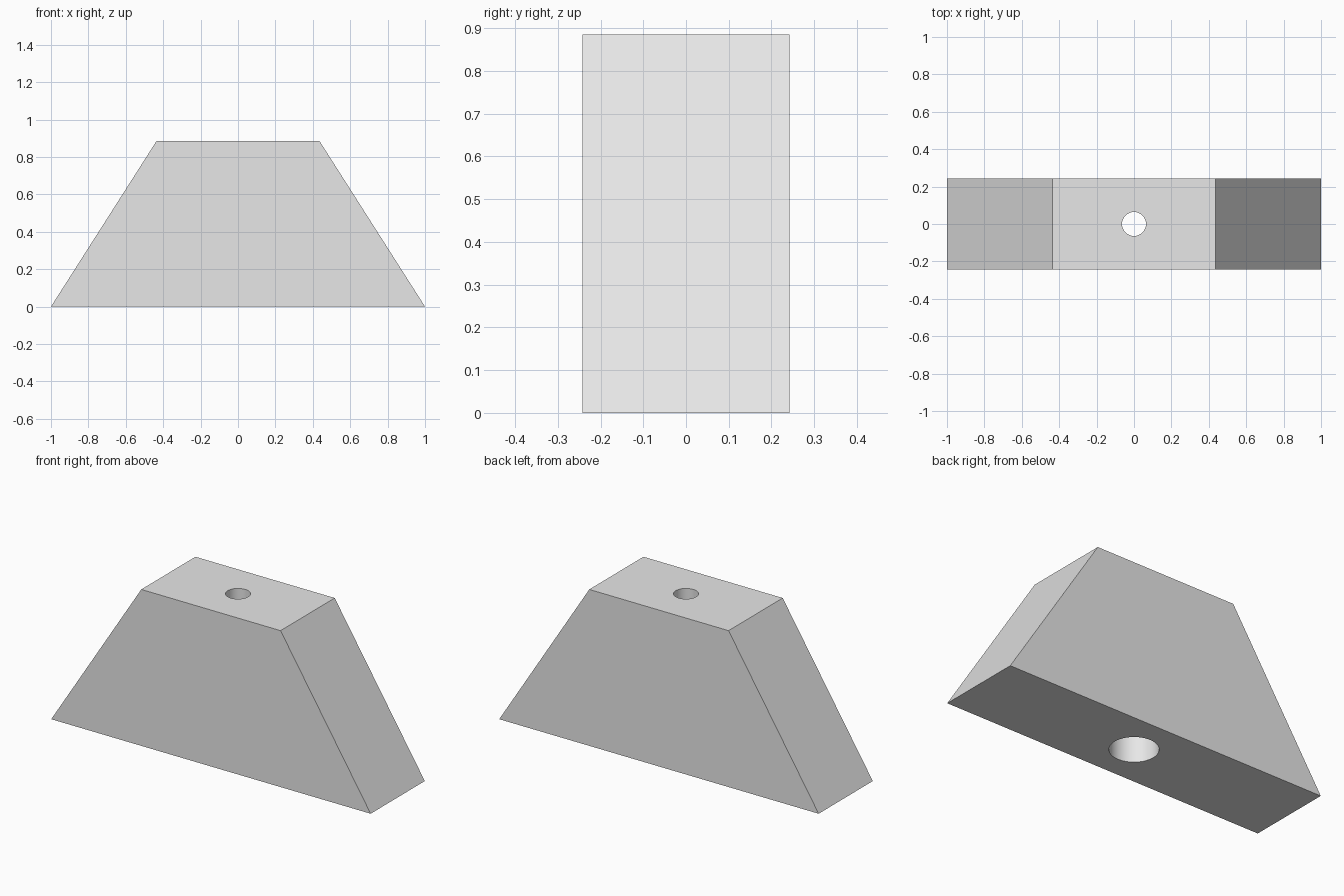
import bpy
import bmesh
import math

HEIGHT = 0.885
HALF_DEPTH = 0.242
BASE_HALF, TOP_HALF = 1.0, 0.436
BORE_RADIUS, RECESS_RADIUS = 0.064, 0.124
RECESS_TOP = 0.44

cube = bpy.data.objects.get("Cube")
if cube:
    bpy.data.objects.remove(cube, do_unlink=True)

# Plain light grey
grey = bpy.data.materials.new("light_grey")
grey.use_nodes = True
colour = (0.8, 0.8, 0.8, 1.0)
grey.diffuse_color = colour
grey.node_tree.nodes["Principled BSDF"].inputs["Base Color"].default_value = colour


def add_object(name, bm):
    bmesh.ops.recalc_face_normals(bm, faces=bm.faces)
    mesh = bpy.data.meshes.new(name)
    bm.to_mesh(mesh)
    bm.free()
    mesh.materials.append(grey)
    obj = bpy.data.objects.new(name, mesh)
    bpy.context.collection.objects.link(obj)
    return obj


# Trapezoid block, extruded front to back
bm = bmesh.new()
profile = [(-BASE_HALF, 0), (BASE_HALF, 0), (TOP_HALF, HEIGHT), (-TOP_HALF, HEIGHT)]
face = bm.faces.new([bm.verts.new((x, -HALF_DEPTH, z)) for x, z in profile])
extruded = bmesh.ops.extrude_face_region(bm, geom=[face])["geom"]
bmesh.ops.translate(bm, vec=(0, 2 * HALF_DEPTH, 0),
                    verts=[v for v in extruded if isinstance(v, bmesh.types.BMVert)])
block = add_object("tapered_block", bm)

# Stepped screw hole: wide recess below, narrow bore above
bm = bmesh.new()
steps = [(0, -0.1), (RECESS_RADIUS, -0.1), (RECESS_RADIUS, RECESS_TOP),
         (BORE_RADIUS, RECESS_TOP), (BORE_RADIUS, HEIGHT + 0.1), (0, HEIGHT + 0.1)]
points = [bm.verts.new((r, 0, z)) for r, z in steps]
edges = [bm.edges.new(pair) for pair in zip(points, points[1:])]
bmesh.ops.spin(bm, geom=points + edges, cent=(0, 0, 0), axis=(0, 0, 1),
               angle=math.tau, steps=64)
bmesh.ops.remove_doubles(bm, verts=bm.verts, dist=0.0001)
cutter = add_object("hole_cutter", bm)
cutter.hide_render = True

# Cut the hole and discard the cutter
cut = block.modifiers.new("screw_hole", "BOOLEAN")
cut.operation = "DIFFERENCE"
cut.solver = "EXACT"
cut.object = cutter
bpy.ops.object.select_all(action="DESELECT")
block.select_set(True)
bpy.context.view_layer.objects.active = block
bpy.ops.object.modifier_apply(modifier=cut.name)
bpy.data.objects.remove(cutter, do_unlink=True)
bpy.ops.object.shade_smooth_by_angle(angle=math.radians(30))
